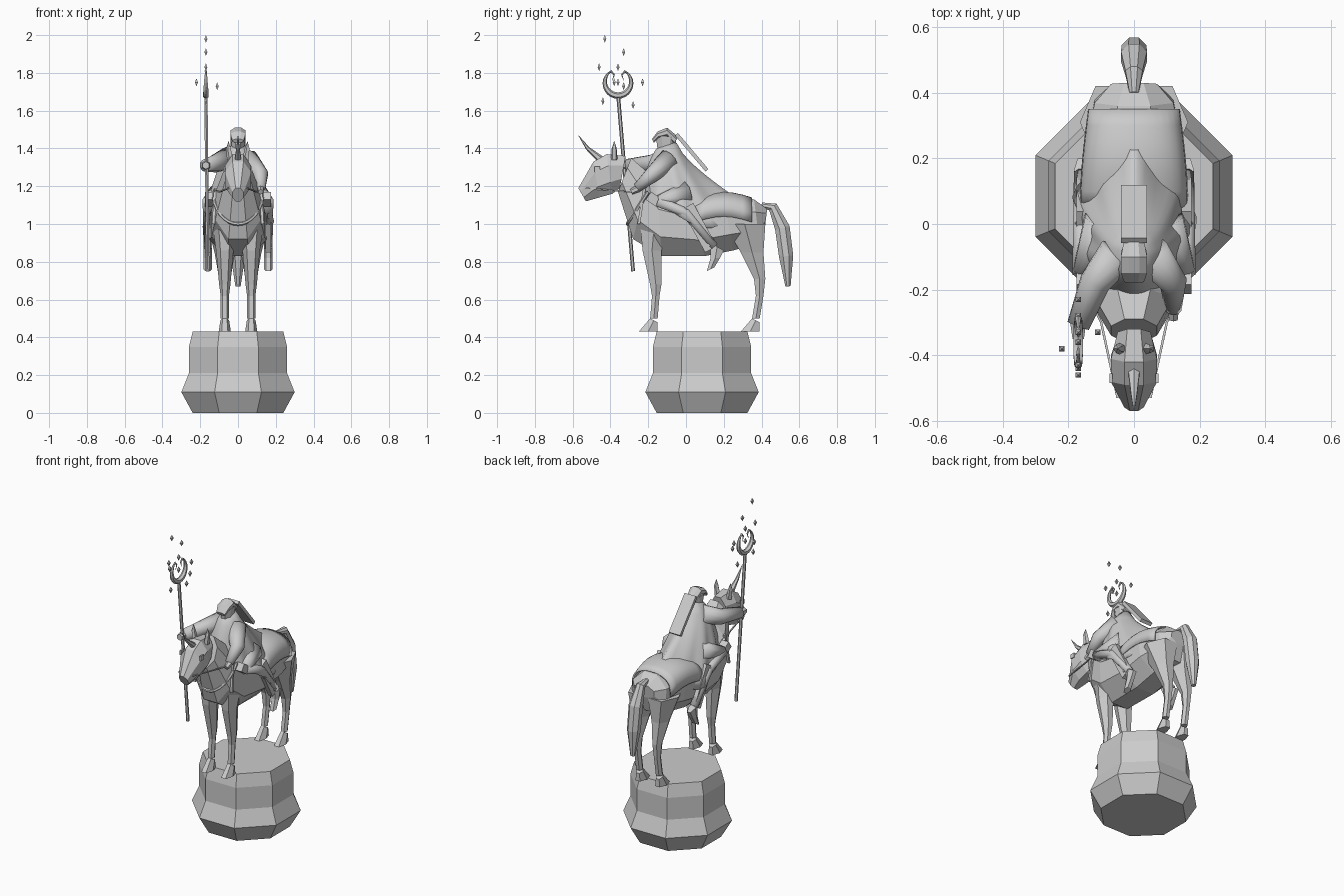
import bpy, bmesh
from math import sin, cos, pi, tau, radians
from mathutils import Vector

if "Cube" in bpy.data.objects:
    bpy.data.objects.remove(bpy.data.objects["Cube"], do_unlink=True)

grey = (.6, .6, .6, 1)
stone = bpy.data.materials.new("stone grey")
stone.use_nodes = True
stone.diffuse_color = grey
stone.node_tree.nodes["Principled BSDF"].inputs["Base Color"].default_value = grey


def finish(name, bm, smooth=False):
    """Turn a bmesh into a named, coloured object."""
    bmesh.ops.recalc_face_normals(bm, faces=bm.faces)
    for face in bm.faces:
        face.smooth = smooth
    mesh = bpy.data.meshes.new(name)
    bm.to_mesh(mesh)
    bm.free()
    mesh.materials.append(stone)
    part = bpy.data.objects.new(name, mesh)
    bpy.context.collection.objects.link(part)
    return part


def skin(name, rings, smooth=False, closed=True):
    """Join a row of point rings; closed rings also get end caps."""
    bm = bmesh.new()
    rows = [[bm.verts.new(point) for point in ring] for ring in rings]
    count = len(rows[0])
    for this, following in zip(rows, rows[1:]):
        for i in range(count if closed else count - 1):
            j = (i + 1) % count
            bm.faces.new((this[i], this[j], following[j], following[i]))
    if closed:
        bm.faces.new(rows[0])
        bm.faces.new(rows[-1])
    return finish(name, bm, smooth)


def corners(sides):
    return [tau * (i + .5) / sides for i in range(sides)]


def loft(name, stations, x=0, sides=8):
    """Each station: upper point y, z, lower point y, z, half width."""
    grow = 1 / cos(pi / sides)
    rings = []
    for top_y, top_z, low_y, low_z, half in stations:
        top, low = Vector((x, top_y, top_z)), Vector((x, low_y, low_z))
        middle, up, across = (top + low) / 2, (top - low) / 2 * grow, Vector((half * grow, 0, 0))
        rings.append([middle + up * cos(a) + across * sin(a) for a in corners(sides)])
    return skin(name, rings)


def limb(name, joints, x):
    """Upright leg from joints of y, z, half depth."""
    return loft(name, [(y - r, z, y + r, z, r * .7 + .005) for y, z, r in joints], x, sides=6)


def tube(name, path, radius, sides=6, smooth=False):
    """Tube along a path; radius is a function running from start to end."""
    path = [Vector(point) for point in path]
    last = len(path) - 1
    side = Vector((1, 0, 0))
    rings = []
    for i, point in enumerate(path):
        along = (path[min(i + 1, last)] - path[max(i - 1, 0)]).normalized()
        side = (side - along * side.dot(along)).normalized()
        up = along.cross(side)
        r = radius(i / last)
        rings.append([point + (side * cos(a) + up * sin(a)) * r for a in corners(sides)])
    return skin(name, rings, smooth)


def taper(start, end):
    return lambda t: start + (end - start) * t


def box(name, location, size, pitch=0):
    bm = bmesh.new()
    bmesh.ops.create_cube(bm, size=1)
    part = finish(name, bm)
    part.location, part.scale, part.rotation_euler = location, size, (pitch, 0, 0)


# Octagonal pedestal
levels = ((0, .24), (.11, .3), (.21, .26), (.35, .26), (.43, .24))
skin("pedestal", [[(r * cos(a) / cos(pi / 8), .085 + r * sin(a) / cos(pi / 8), z)
                   for a in corners(8)] for z, r in levels])

# Steed body with neck, head, horn and tail
loft("steed_body", [(.43, 1.08, .42, 1, .07), (.36, 1.13, .39, .9, .12), (.2, 1.15, .25, .86, .15),
                    (0, 1.12, .1, .83, .15), (-.15, 1.18, -.13, .83, .14),
                    (-.2, 1.27, -.28, .92, .12), (-.29, 1.35, -.36, 1.17, .07)])
loft("steed_head", [(-.32, 1.36, -.35, 1.19, .05), (-.42, 1.37, -.39, 1.16, .07),
                    (-.49, 1.33, -.46, 1.14, .07), (-.57, 1.19, -.53, 1.12, .03)])
tube("horn", [(0, -.45, 1.34), (0, -.52, 1.4), (0, -.57, 1.47)], taper(.02, .001))
tail_path = [(0, .4, 1.1), (0, .46, 1.09), (0, .51, .98), (0, .53, .83), (0, .54, .67)]
tube("tail", tail_path, lambda t: .015 + .03 * sin(pi * t ** 1.4), sides=8)

for label, s in (("left", 1), ("right", -1)):
    # Steed legs, each ending in a hoof that reaches forward
    legs = {"front": [(-.17, .97, .07), (-.18, .86, .05), (-.16, .68, .03), (-.16, .62, .02), (-.17, .5, .02)],
            "hind": [(.31, 1, .11), (.35, .85, .06), (.39, .71, .03), (.39, .62, .02), (.37, .5, .02)]}
    for end, joints in legs.items():
        x = s * .07
        ankle_y, ankle_z, r = joints[-1]
        limb(f"{label}_{end}_leg", joints, x)
        loft(f"{label}_{end}_hoof", [(ankle_y - r, ankle_z, ankle_y + r, ankle_z - r, r),
                                     (ankle_y - r * 4, .43, ankle_y + r, .43, r * 1.4)], x, sides=6)

    # Ear and eye
    tube(label + "_ear", [(s * .04, -.38, 1.34), (s * .05, -.38, 1.4), (s * .05, -.38, 1.44)],
         lambda t: .018 * (1.01 - t * t), sides=5)
    box(label + "_eye", (s * .07, -.47, 1.29), (.01, .03, .03))

    # Rider thigh, shin and boot
    knee = (s * .16, -.15, 1.12)
    ankle = (s * .16, .15, .88)
    tube(label + "_thigh", [(s * .09, 0, 1.16), knee], taper(.07, .03), sides=8, smooth=True)
    tube(label + "_shin", [knee, (s * .16, 0, 1.06), ankle], taper(.03, .025), sides=8, smooth=True)
    loft(label + "_boot", [(.13, .9, .2, .86, .02), (.13, .82, .18, .82, .02),
                           (.11, .75, .15, .77, .02)], s * .16, sides=6)

    # Studded saddle flap, pouch, rein and strap
    box(label + "_saddle_flap", (s * .16, .07, .98), (.03, .07, .26), .5)
    for i in range(4):
        box(f"{label}_stud_{i}", (s * .175, .04 * i, 1.07 - .06 * i), (.01, .015, .015), .5)
    box(label + "_pouch", (s * .15, -.17, 1.13), (.05, .07, .05), -.6)
    tube(label + "_rein", [(s * .05, -.53, 1.19), (s * .1, -.3, 1.17), (s * .13, -.24, 1.18)],
         taper(.005, .005), sides=4)
    tube(label + "_strap", [(s * .12, -.22, 1.19), (s * .13, -.25, 1)], taper(.01, .01), sides=4)

# Breast collar hanging around the chest
collar = [(.13 * cos(a), -.2 - .11 * sin(a), 1.17 - .17 * sin(a)) for a in (pi * i / 16 for i in range(17))]
tube("breast_collar", collar, taper(.01, .01))

# Saddle cloth arched over the rump
arches = []
for i in range(7):
    t = i / 6
    half, y, crown = .14 + .025 * cos(t * pi / 2), .05 + .3 * t, 1.14 + .03 * sin(pi * t)
    arches.append([(half * cos(a), y, crown - .13 * (1 - sin(a) ** .6))
                   for a in (pi * k / 16 for k in range(17))])
rump_cloth = skin("rump_cloth", arches, smooth=True, closed=False)
rump_cloth.modifiers.new("thickness", "SOLIDIFY").thickness = .01

# Cloak: rings widen, slope back and gather folds from neck to hem
rings = []
for i in range(10):
    t = i / 9
    half = .03 + .15 * t ** .6
    front_y, front_z = -.13 - .11 * t ** .6, 1.42 - .22 * t
    back_y, back_z = -.05 + .3 * t, 1.43 - .26 * t ** .7
    ring = []
    for a in corners(48):
        fold = 1 + .07 * t * cos(9 * a)
        depth = (1 + sin(a)) / 2
        sag = .17 * t ** 1.3 * abs(cos(a)) * (.3 + 1.4 * depth)
        ring.append((half * cos(a) * fold * (.9 + .2 * depth),
                     front_y + (back_y - front_y) * depth,
                     front_z + (back_z - front_z) * depth - sag))
    rings.append(ring)
skin("cloak", rings, smooth=True)

# Arms: right one raised to the staff, left one to the reins
tube("right_sleeve", [(-.05, -.09, 1.35), (-.12, -.18, 1.32), (-.17, -.31, 1.31)],
     taper(.06, .035), sides=12, smooth=True)
tube("right_hand", [(-.17, -.29, 1.31), (-.17, -.35, 1.31)], taper(.03, .02))
tube("left_sleeve", [(.05, -.09, 1.34), (.12, -.18, 1.26), (.12, -.26, 1.19)],
     taper(.06, .025), sides=12, smooth=True)
tube("left_hand", [(.12, -.25, 1.19), (.12, -.29, 1.17)], taper(.02, .015))

# Rider head, cap and long band down the back
loft("rider_head", [(-.15, 1.39, -.06, 1.39, .03), (-.16, 1.47, -.05, 1.46, .04)])
loft("cap", [(-.18, 1.45, -.17, 1.43, .03), (-.15, 1.49, -.15, 1.45, .04),
             (-.1, 1.51, -.1, 1.46, .04), (-.04, 1.46, -.07, 1.42, .03)])
box("back_band", (0, .03, 1.38), (.08, .25, .02), -.87)

# Staff with a crescent head open at the top
head = Vector((-.17, -.36, 1.75))
tube("staff", [(-.16, -.28, .75), head - Vector((0, 0, .06))], taper(.01, .01))
arc = [radians(125 + 290 * i / 20) for i in range(21)]
tube("crescent", [head + Vector((0, cos(a), sin(a))) * .07 for a in arc],
     lambda t: .004 + .013 * sin(pi * t))
for s in (1, -1):
    tube("crescent_hook", [head + Vector((0, s * y, z)) for y, z in ((.04, .06), (.02, .04), (.03, .01))],
         taper(.007, .001))

# Floating gems around the crescent, as offsets from its middle
offsets = ((0, -.07, .23), (0, .03, .16), (0, -.1, .08), (0, 0, .08), (0, .13, 0),
           (0, -.08, -.1), (0, .08, -.12), (-.05, -.02, 0), (.06, .03, -.02), (0, 0, 0))
for i, offset in enumerate(offsets):
    middle, reach = head + Vector(offset), Vector((0, 0, .02))
    tube(f"gem_{i}", [middle - reach, middle, middle + reach], lambda t: .0005 + .011 * sin(pi * t), sides=4)
